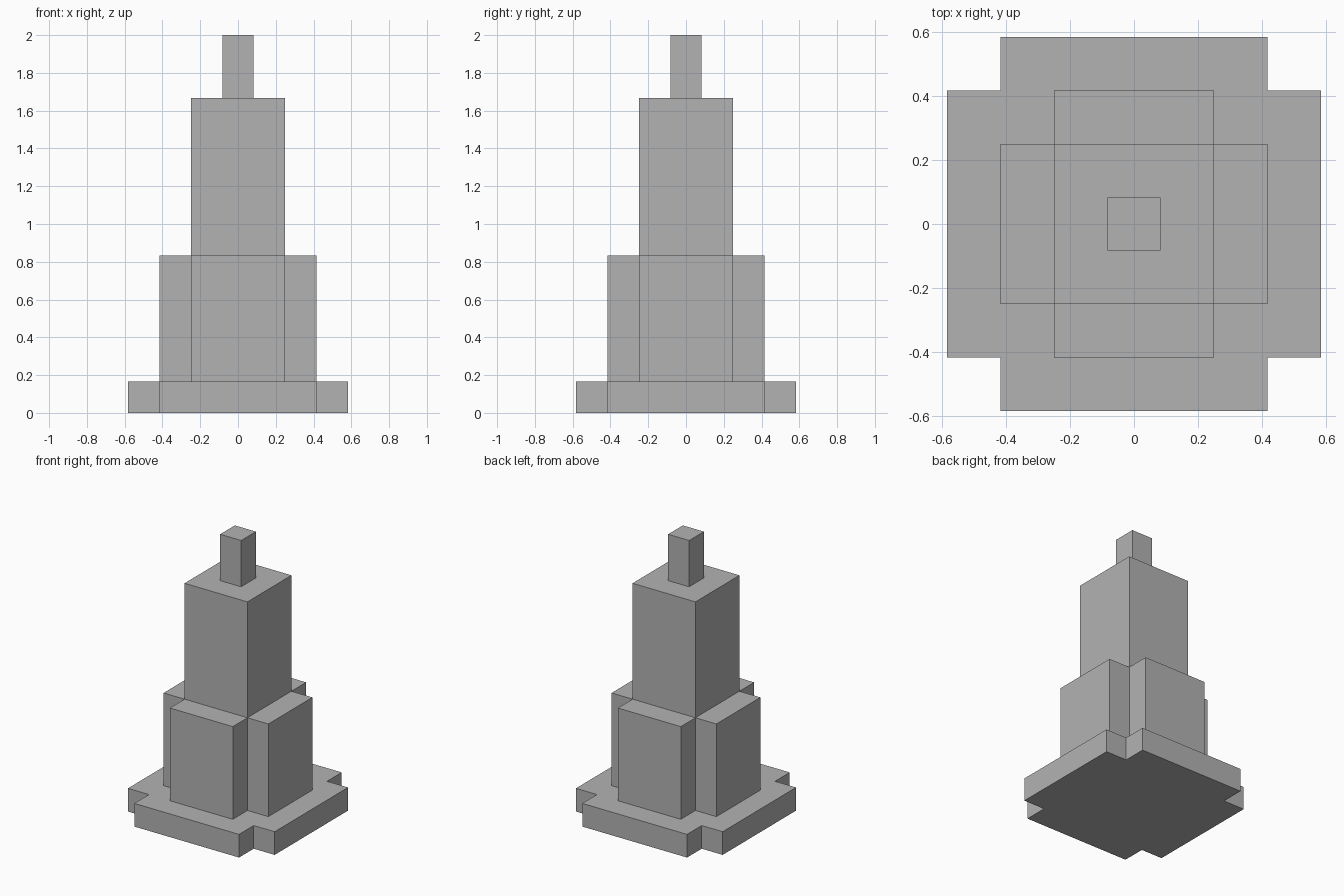
import bpy
import bmesh

cube = bpy.data.objects.get("Cube")
if cube:
    bpy.data.objects.remove(cube, do_unlink=True)

U = 1 / 6  # building module

# Single grey material
GREY = (0.45, 0.45, 0.45, 1)
stone = bpy.data.materials.new("stone_grey")
stone.use_nodes = True
stone.diffuse_color = GREY
stone.node_tree.nodes["Principled BSDF"].inputs["Base Color"].default_value = GREY


def square(half):
    return [(-half, -half), (half, -half), (half, half), (-half, half)]


def plus(outer, inner):
    """Square outline with a notch cut from each corner."""
    points = []
    x, y = 1, 1
    for _ in range(4):
        corner = [(outer, inner), (inner, inner), (inner, outer)]
        points += [(a * x - b * y, a * y + b * x) for a, b in corner]
        x, y = -y, x
    # The quarter turns start on the diagonal, so rotate them back
    return [((px + py) / 2, (py - px) / 2) for px, py in points]


def tier(name, outline, bottom, top):
    """Extrude an outline, in modules, between two heights."""
    bm = bmesh.new()
    base = bm.faces.new([bm.verts.new((x * U, y * U, bottom * U)) for x, y in outline])
    result = bmesh.ops.extrude_face_region(bm, geom=[base], use_keep_orig=True)
    raised = [v for v in result["geom"] if isinstance(v, bmesh.types.BMVert)]
    bmesh.ops.translate(bm, verts=raised, vec=(0, 0, (top - bottom) * U))
    bmesh.ops.recalc_face_normals(bm, faces=bm.faces)
    mesh = bpy.data.meshes.new(name)
    bm.to_mesh(mesh)
    bm.free()
    mesh.materials.append(stone)
    obj = bpy.data.objects.new(name, mesh)
    bpy.context.collection.objects.link(obj)


# Stacked tiers, from the ground up
tier("base_plinth", plus(3.5, 2.5), 0, 1)
tier("lower_block", plus(2.5, 1.5), 1, 5)
tier("main_tower", square(1.5), 5, 10)
tier("top_spire", square(0.5), 10, 12)
